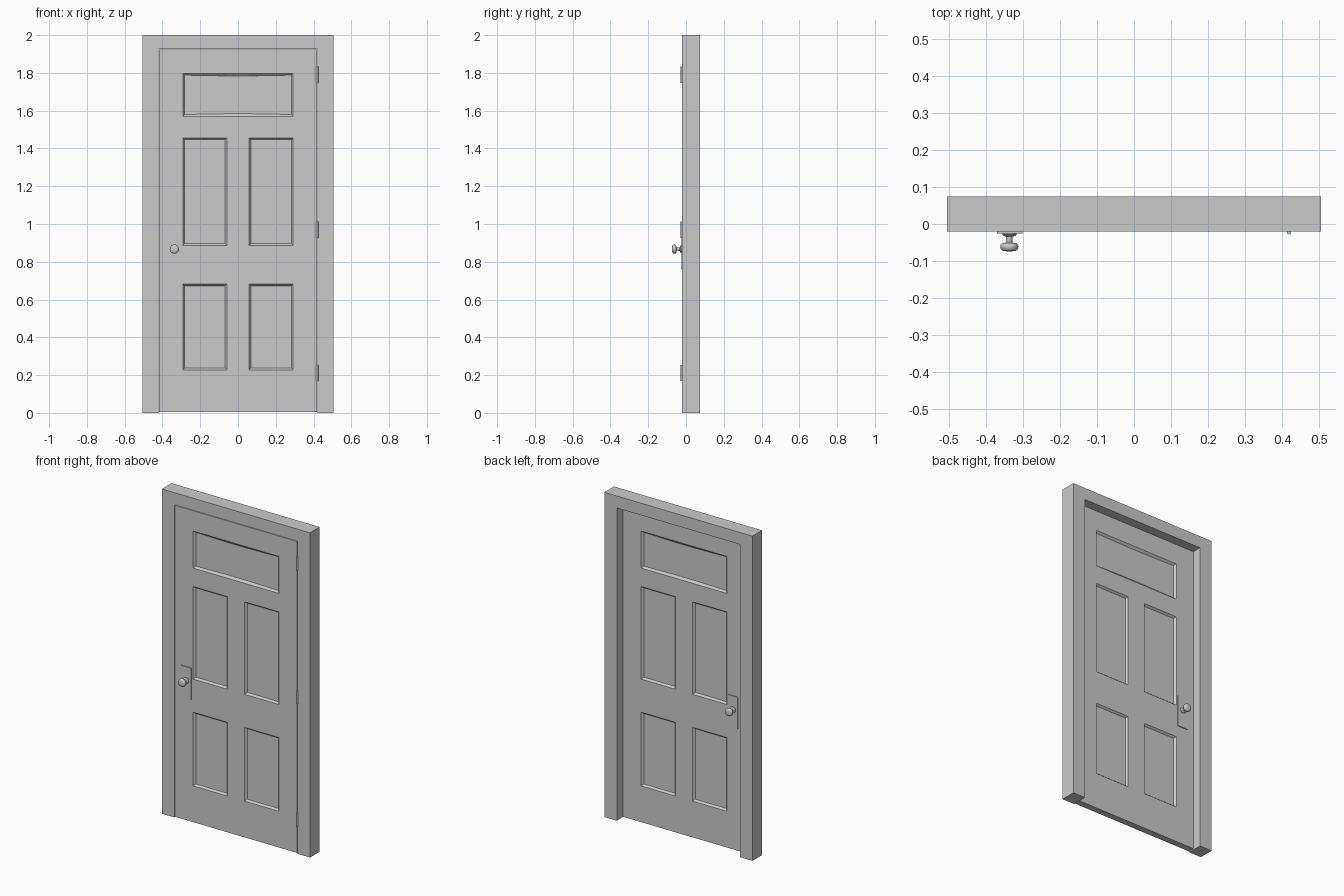
import bpy, bmesh, math
from mathutils import Matrix, Vector

if "Cube" in bpy.data.objects:
    bpy.data.objects.remove(bpy.data.objects["Cube"], do_unlink=True)

grey = bpy.data.materials.new("plain grey")
grey.use_nodes = True
grey.diffuse_color = (0.6, 0.6, 0.6, 1)
grey.node_tree.nodes["Principled BSDF"].inputs["Base Color"].default_value = (0.6, 0.6, 0.6, 1)

FACE = 0.02    # half the door's thickness


def finish(name, bm, mirrored=False, smooth=False):
    mesh = bpy.data.meshes.new(name)
    bm.to_mesh(mesh)
    bm.free()
    mesh.materials.append(grey)
    obj = bpy.data.objects.new(name, mesh)
    bpy.context.collection.objects.link(obj)
    if mirrored:
        mod = obj.modifiers.new("both sides", 'MIRROR')
        mod.use_axis = (False, True, False)
    if smooth:
        bpy.ops.object.select_all(action='DESELECT')
        obj.select_set(True)
        bpy.context.view_layer.objects.active = obj
        bpy.ops.object.shade_smooth_by_angle(angle=math.radians(35))
    return obj


# Door frame: three mitred members, extruded to the full wall depth
bm = bmesh.new()
outer = [(-0.505, 0), (-0.505, 2), (0.505, 2), (0.505, 0)]
inner = [(-0.42, 0), (-0.42, 1.926), (0.42, 1.926), (0.42, 0)]
o, i = [[bm.verts.new((x, -FACE, z)) for x, z in ring] for ring in (outer, inner)]
members = [bm.faces.new((o[k], o[k + 1], i[k + 1], i[k])) for k in range(3)]
ext = bmesh.ops.extrude_face_region(bm, geom=members, use_keep_orig=True)
bmesh.ops.translate(bm, vec=(0, 0.094, 0),
                    verts=[g for g in ext["geom"] if isinstance(g, bmesh.types.BMVert)])
bmesh.ops.recalc_face_normals(bm, faces=bm.faces[:])
finish("door_frame", bm)

# Door leaf: grid of rails and stiles with sunken panels, mirrored to the back
xs = [-0.417, -0.292, -0.059, 0.059, 0.292, 0.417]
zs = [0.005, 0.228, 0.682, 0.886, 1.456, 1.57, 1.798, 1.923]
bm = bmesh.new()
grid = [[bm.verts.new((x, -FACE, z)) for x in xs] for z in zs]
cells = {}
for r in range(len(zs) - 1):
    for c in range(len(xs) - 1):
        cells[r, c] = bm.faces.new((grid[r][c], grid[r][c + 1],
                                    grid[r + 1][c + 1], grid[r + 1][c]))
panels = [cells[r, c] for r in (1, 3) for c in (1, 3)]
panels += bmesh.ops.dissolve_faces(bm, faces=[cells[5, c] for c in (1, 2, 3)])["region"]
rim = [e for e in bm.edges if e.is_boundary]
bmesh.ops.inset_individual(bm, faces=panels, thickness=0.014, depth=-0.012)
ext = bmesh.ops.extrude_edge_only(bm, edges=rim)
for g in ext["geom"]:
    if isinstance(g, bmesh.types.BMVert):
        g.co.y = 0
bmesh.ops.recalc_face_normals(bm, faces=bm.faces[:])
if panels[0].normal.y > 0:
    bmesh.ops.reverse_faces(bm, faces=bm.faces[:])
finish("door_leaf", bm, mirrored=True)

# Lock plates on both faces
bm = bmesh.new()
bmesh.ops.create_cube(bm, size=1, matrix=Matrix.Translation((-0.336, -FACE - 0.0025, 0.854))
                      @ Matrix.Diagonal((0.068, 0.005, 0.196, 1)))
finish("lock_plate", bm, mirrored=True)

# Turned knobs: (radius, distance out from the door)
profile = [(0, 0.004), (0.019, 0.004), (0.019, 0.009), (0.016, 0.012), (0.009, 0.014),
           (0.008, 0.029), (0.012, 0.031), (0.020, 0.032), (0.0235, 0.036),
           (0.0245, 0.042), (0.023, 0.048), (0.019, 0.052), (0.012, 0.0535), (0, 0.054)]
bm = bmesh.new()
axis = Vector((-0.337, 0, 0.867))
line = [bm.verts.new(axis + Vector((r, -FACE - d, 0))) for r, d in profile]
edges = [bm.edges.new(pair) for pair in zip(line, line[1:])]
bmesh.ops.spin(bm, geom=line + edges, cent=axis, axis=(0, 1, 0),
               angle=math.tau, steps=24, use_duplicate=False)
bmesh.ops.remove_doubles(bm, verts=bm.verts[:], dist=0.0002)
bmesh.ops.recalc_face_normals(bm, faces=bm.faces[:])
finish("door_knob", bm, mirrored=True, smooth=True)

# Hinge barrels
for name, z in (("bottom", 0.211), ("middle", 0.97), ("top", 1.79)):
    bm = bmesh.new()
    bmesh.ops.create_cone(bm, cap_ends=True, segments=12, radius1=0.006, radius2=0.006,
                          depth=0.086, matrix=Matrix.Translation((0.419, -FACE - 0.002, z)))
    finish(name + "_hinge", bm, smooth=True)
